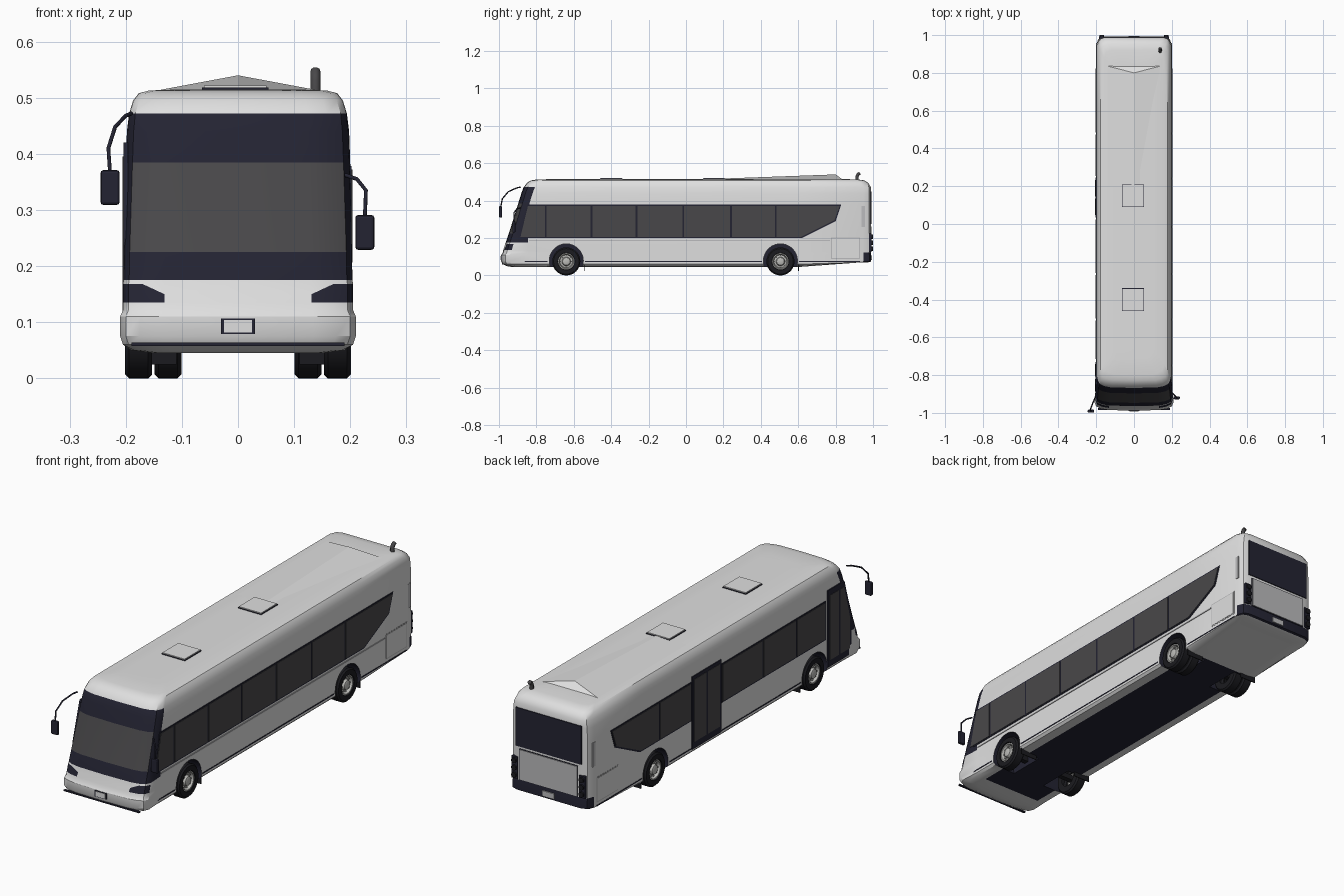
import bpy, bmesh, math
from mathutils import Vector

if "Cube" in bpy.data.objects:
    bpy.data.objects.remove(bpy.data.objects["Cube"])


def material(name, r, g, b, rough=0.5):
    m = bpy.data.materials.new(name)
    m.use_nodes = True
    m.diffuse_color = (r, g, b, 1)
    node = m.node_tree.nodes["Principled BSDF"]
    node.inputs["Base Color"].default_value = (r, g, b, 1)
    node.inputs["Roughness"].default_value = rough
    return m


WHITE = material("body white", .74, .74, .74)
NAVY = material("trim navy black", .017, .017, .032)
GLASS = material("tinted glass", .066, .064, .068)
BLACK = material("rubber black", .011, .011, .014)
METAL = material("wheel metal", .5, .5, .48)
GREY = material("panel grey", .5, .5, .51)


def build(name, verts, faces, mats, index=None, smooth=True):
    me = bpy.data.meshes.new(name)
    me.from_pydata(verts, [], faces)
    for m in mats:
        me.materials.append(m)
    if index:
        me.polygons.foreach_set("material_index", index)
    bm = bmesh.new()
    bm.from_mesh(me)
    bmesh.ops.recalc_face_normals(bm, faces=bm.faces)
    bm.to_mesh(me)
    bm.free()
    ob = bpy.data.objects.new(name, me)
    bpy.context.collection.objects.link(ob)
    if smooth:
        shade(ob)
    return ob


def shade(ob):
    bpy.ops.object.select_all(action='DESELECT')
    ob.select_set(True)
    bpy.context.view_layer.objects.active = ob
    bpy.ops.object.shade_smooth_by_angle(angle=math.radians(32))


def prism(name, pts, axis, a, b, mat):
    """Extrude a flat outline along an axis from a to b."""
    place = {"x": lambda p, t: (t, p[0], p[1]),
             "y": lambda p, t: (p[0], t, p[1]),
             "z": lambda p, t: (p[0], p[1], t)}[axis]
    n = len(pts)
    verts = [place(p, a) for p in pts] + [place(p, b) for p in pts]
    faces = [tuple(range(n)), tuple(range(n, 2 * n))]
    faces += [(i, (i + 1) % n, n + (i + 1) % n, n + i) for i in range(n)]
    return build(name, verts, faces, [mat], smooth=False)


def rect(a, b, c, d):
    return [(a, c), (b, c), (b, d), (a, d)]


def side_plate(name, pts, side, mat, out=.203):
    return prism(name, pts, "x", side * .196, side * out, mat)


def revolve(name, profile, y, z, side, mat, steps=32):
    """Turn an (x, radius) profile about a crosswise axle."""
    verts, faces, n = [], [], len(profile)
    for s in range(steps):
        t = 2 * math.pi * s / steps
        verts += [(side * x, y + r * math.cos(t), z + r * math.sin(t)) for x, r in profile]
        q = (s + 1) % steps
        faces += [(s * n + i, s * n + i + 1, q * n + i + 1, q * n + i) for i in range(n - 1)]
    return build(name, verts, faces, [mat])


def tube(name, pts, radius, mat):
    cu = bpy.data.curves.new(name, 'CURVE')
    cu.dimensions = '3D'
    cu.bevel_depth = radius
    cu.bevel_resolution = 3
    cu.use_fill_caps = True
    sp = cu.splines.new('POLY')
    sp.points.add(len(pts) - 1)
    for p, co in zip(sp.points, pts):
        p.co = (*co, 1)
    cu.materials.append(mat)
    ob = bpy.data.objects.new(name, cu)
    bpy.context.collection.objects.link(ob)


# Body shell: stacked outlines (height, nose half width, side half width, front, back)
levels = [(.045, .15, .15, -.93, .93), (.05, .185, .19, -.96, .965), (.06, .205, .2, -.98, .98),
          (.075, .21, .2, -.988, .99), (.11, .21, .2, -.988, .99), (.122, .205, .2, -.98, .988),
          (.135, .205, .2, -.977, .988), (.168, .205, .2, -.967, .988), (.175, .204, .2, -.964, .988),
          (.225, .203, .2, -.947, .988), (.385, .198, .2, -.897, .988), (.44, .196, .198, -.88, .988),
          (.472, .193, .194, -.868, .988), (.495, .186, .187, -.85, .975), (.508, .176, .177, -.83, .955),
          (.513, .158, .158, -.8, .92), (.515, .1, .1, -.72, .85)]
verts, faces, index = [], [], []
for z, wf, w, f, b in levels:
    half = [(0, f), (.64 * wf, f + .003), (wf - .035, f + .01), (wf - .01, f + .022), (wf, f + .045),
            (w, max(-.845, f + .06)), (w, .6), (w, b - .04), (w - .012, b - .01), (w - .04, b), (0, b)]
    ring = []
    for k, (x, y) in enumerate(half):
        h = z
        if z < .07 and k >= 7:          # raised rear overhang
            h = .068 + (z - .045) * .2
        if z == .168 and k == 1:        # tapered headlight
            h = .15
        ring.append((x, y, h))
    verts += ring + [(-x, y, h) for x, y, h in ring[-2:0:-1]]
for i in range(len(levels) - 1):
    mid = (levels[i][0] + levels[i + 1][0]) / 2
    for s in range(20):
        j = s if s < 10 else 19 - s
        faces.append((i * 20 + s, i * 20 + (s + 1) % 20, i * 20 + 20 + (s + 1) % 20, i * 20 + 20 + s))
        m = 0
        if .175 < mid < .472 and j <= 4:
            m = 2 if j <= 2 and .225 < mid < .385 else 1
        if .135 < mid < .168 and 1 <= j <= 3:
            m = 1
        if .06 < mid < .122 and j >= 7:
            m = 1
        index.append(m)
for base in (0, 20 * (len(levels) - 1)):
    for k in range(10):
        quad = [k, k + 1, (20 - k - 1) % 20, (20 - k) % 20]
        faces.append([base + v for v in dict.fromkeys(quad)])
        index.append(1 if base == 0 and k == 5 else 0)
body = build("body_shell", verts, faces, [WHITE, NAVY, GLASS], index, smooth=False)

# Wheel arches cut from the shell
axles = (-.64, .505)
for y in axles:
    for s in (-1, 1):
        pts = [(y + .091 * math.cos(t * math.pi / 18), .078 + .091 * math.sin(t * math.pi / 18)) for t in range(36)]
        cutter = prism("arch_cutter", pts, "x", s * .085, s * .25, WHITE)
        cutter.data.materials.append(NAVY)
        for p in cutter.data.polygons:
            p.material_index = 1
        cutter.hide_render = True
        mod = body.modifiers.new("arch", 'BOOLEAN')
        mod.operation, mod.solver, mod.object = 'DIFFERENCE', 'EXACT', cutter
        bpy.ops.object.select_all(action='DESELECT')
        bpy.context.view_layer.objects.active = body
        bpy.ops.object.modifier_apply(modifier=mod.name)
        bpy.data.objects.remove(cutter)
shade(body)

# Wheels, axles and mud flaps
tyre = [(.153, .04), (.153, .068), (.16, .075), (.194, .075), (.201, .068), (.201, .046), (.188, .043)]
rim = [(.188, .045), (.197, .044), (.197, .039), (.183, .034), (.186, .024), (.197, .02), (.2, .012), (.2, 0)]
for y in axles:
    prism("axle", rect(y - .012, y + .012, .063, .087), "x", -.19, .19, BLACK)
    for s in (-1, 1):
        revolve("tyre", tyre, y, .075, s, BLACK)
        revolve("rim", rim, y, .075, s, METAL)
        for k in range(8):
            t = k * math.pi / 4
            revolve("wheel_nut", [(.18, .003), (.192, .003), (.192, 0)], y + .029 * math.cos(t),
                    .075 + .029 * math.sin(t), s, METAL, 6)
        if y > 0:
            revolve("inner_tyre", [(x - .052, r) for x, r in tyre], y, .075, s, BLACK)
        prism("mud_flap", rect(min(s * .11, s * .195), max(s * .11, s * .195), .025, .085),
              "y", y + .094, y + .098, BLACK)


# Side windows: dark surround with separate panes
def window_band(side, start, cuts, tail):
    end = [(.62, .2), (.8, .29), (.83, .378)] if tail else [(cuts[-1], .2), (cuts[-1], .378)]
    side_plate("window_surround", [start[0]] + end + [start[1]], side, NAVY, .202)
    g = .005
    edges = [(start[0][0], start[1][0])] + [(c, c) for c in cuts]
    for (a0, a1), (b0, b1) in zip(edges, edges[1:]):
        side_plate("window_pane", [(a0 + g, .206), (b0 - g, .206), (b1 - g, .372), (a1 + g, .372)], side, GLASS, .204)
    if tail:
        c = cuts[-1] + g
        side_plate("rear_pane", [(c, .206), (.615, .206), (.793, .294), (.822, .372), (c, .372)], side, GLASS, .204)


window_band(1, [(-.89, .2), (-.85, .378)], [-.75, -.505, -.265, -.015, .24, .48], True)
window_band(-1, [(-.72, .2), (-.72, .378)], [-.505, -.265, .03], False)
window_band(-1, [(.25, .2), (.25, .378)], [.48], True)

# Doors on the kerb side
side_plate("front_door_frame", [(-.9, .07), (-.73, .07), (-.73, .42), (-.85, .42), (-.9, .25)], -1, NAVY, .204)
side_plate("front_door_pane", [(-.888, .1), (-.82, .1), (-.82, .395), (-.845, .395), (-.888, .24)], -1, GLASS, .206)
side_plate("front_door_pane", rect(-.807, -.742, .1, .395), -1, GLASS, .206)
side_plate("rear_door_frame", rect(.035, .245, .07, .4), -1, NAVY, .204)
for a in (.048, .146):
    side_plate("rear_door_pane", rect(a, a + .086, .1, .385), -1, GLASS, .206)

# Lower side trim, engine hatch and rear vent
for s in (-1, 1):
    for a, b in ((-.54, .405), (.605, .93), (-.9, -.74)):
        side_plate("sill_line", rect(a, b, .071, .076), s, NAVY, .2015)
    if s > 0:
        side_plate("belt_rail", rect(-.84, .77, .184, .19), s, GREY, .203)
    side_plate("hatch_outline", rect(.775, .93, .088, .203), s, GREY, .2008)
    side_plate("engine_hatch", rect(.78, .925, .093, .198), s, WHITE, .202)
    side_plate("rear_vent", rect(.938, .958, .26, .37), s, GREY, .201)

# Front details
prism("bumper_line", rect(-.19, .19, .058, .064), "y", -.985, -.975, NAVY)
prism("plate_frame", rect(-.03, .03, .079, .107), "y", -.99, -.986, NAVY)
prism("front_plate", rect(-.025, .025, .082, .104), "y", -.992, -.986, WHITE)

# Rear window, engine door, lamps and number plate
prism("rear_window", rect(-.165, .165, .275, .45), "y", .984, .992, NAVY)
prism("engine_door_gap", rect(-.148, .148, .122, .265), "y", .984, .99, NAVY)
prism("engine_door", rect(-.145, .145, .125, .262), "y", .984, .993, GREY)
prism("rear_plate", rect(-.03, .03, .082, .107), "y", .985, .995, GREY)
for s in (-1, 1):
    x = s * .17
    prism("tail_lamp_panel", rect(x - .015, x + .015, .125, .225), "y", .975, .993, NAVY)
    for z in (.142, .175, .208):
        pts = [(x + .012 * math.cos(t * math.pi / 8), z + .012 * math.sin(t * math.pi / 8)) for t in range(16)]
        prism("tail_lamp", pts, "y", .99, 1.0, BLACK)

# Roof: raised rear fairing, two hatches and the exhaust
build("roof_fairing", [(-.155, .14, .511), (0, .14, .516), (.155, .14, .511),
                       (-.155, .84, .511), (0, .8, .54), (.155, .84, .511)],
      [(0, 1, 4, 3), (1, 2, 5, 4), (3, 4, 5), (0, 3, 5, 2), (0, 2, 1)], [WHITE], smooth=False)
for y in (.15, -.4):
    prism("hatch_seal", rect(-.064, .054, y - .06, y + .06), "z", .512, .518, NAVY)
    prism("roof_hatch", rect(-.061, .051, y - .057, y + .057), "z", .514, .522, WHITE)
tube("exhaust", [(.138, .915, .49), (.138, .915, .53), (.138, .919, .54), (.138, .93, .547)], .009, GLASS)


# Mirrors on bent arms
def mirror(name, x, y, z, arm):
    ob = prism(name, rect(x - .017, x + .017, z - .031, z + .031), "y", y - .008, y + .008, NAVY)
    bev = ob.modifiers.new("soft", 'BEVEL')
    bev.width, bev.segments = .005, 2
    tube(name + "_arm", arm, .0035, NAVY)


mirror("right_mirror", -.228, -.991, .34,
       [(-.19, -.885, .472), (-.2, -.905, .468), (-.219, -.95, .448), (-.231, -.982, .41), (-.228, -.991, .365)])
mirror("left_mirror", .226, -.92, .26,
       [(.192, -.885, .362), (.212, -.905, .355), (.228, -.92, .335), (.226, -.92, .285)])
